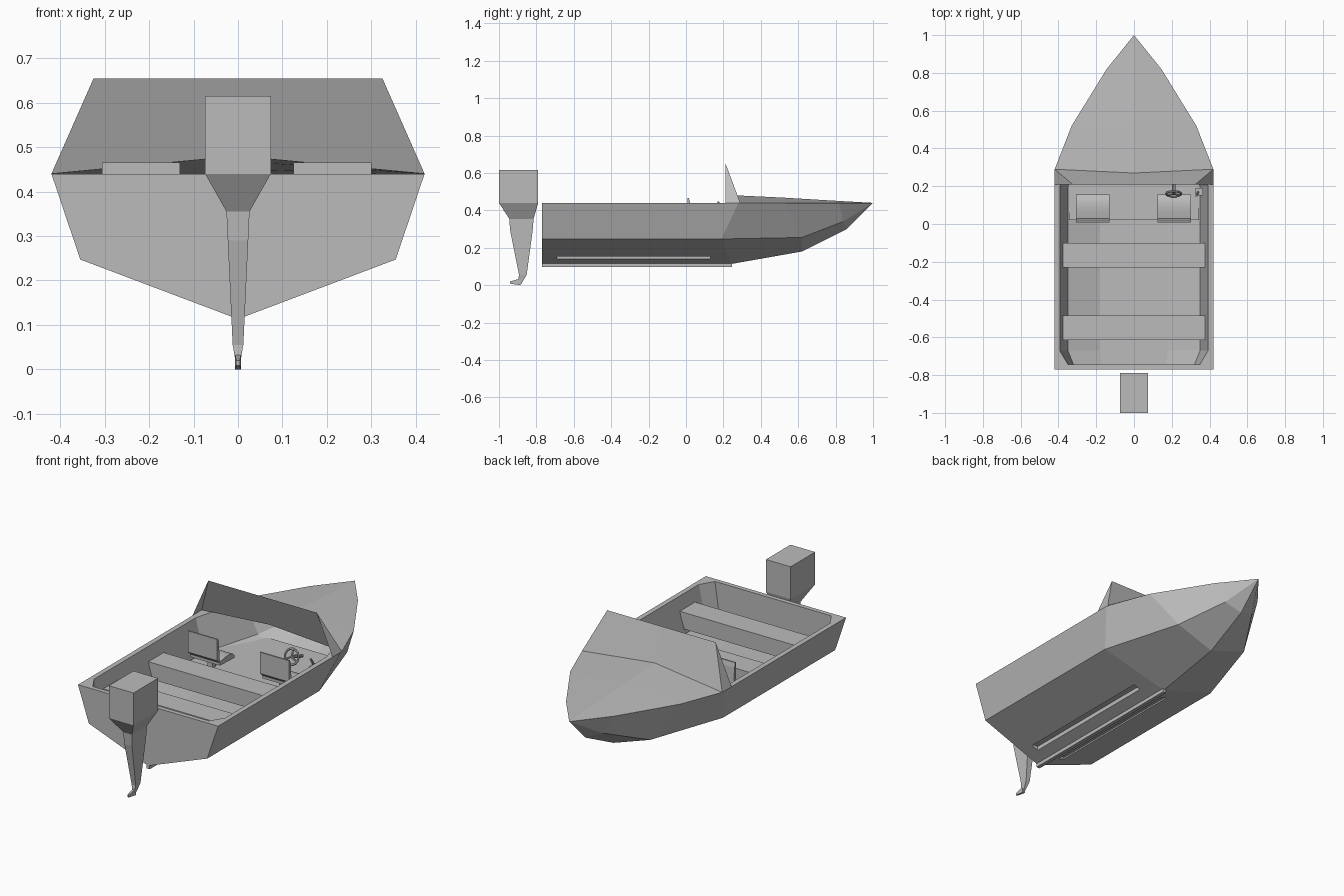
import bpy, bmesh, math
from mathutils import Vector

cube = bpy.data.objects.get("Cube")
if cube:
    bpy.data.objects.remove(cube)

grey = bpy.data.materials.new("plain grey")
grey.use_nodes = True
colour = (0.5, 0.5, 0.5, 1)
grey.diffuse_color = colour
grey.node_tree.nodes["Principled BSDF"].inputs["Base Color"].default_value = colour


def finish(name, bm):
    bmesh.ops.remove_doubles(bm, verts=bm.verts, dist=0.0005)
    bmesh.ops.recalc_face_normals(bm, faces=bm.faces)
    me = bpy.data.meshes.new(name)
    bm.to_mesh(me)
    bm.free()
    me.materials.append(grey)
    ob = bpy.data.objects.new(name, me)
    bpy.context.collection.objects.link(ob)
    return ob


def loft(name, rings, closed=True):
    """Skin a list of equal-length rings; closed lofts get end caps."""
    bm = bmesh.new()
    rows = [[bm.verts.new(p) for p in ring] for ring in rings]
    n = len(rows[0])
    for a, b in zip(rows, rows[1:]):
        for i in range(n if closed else n - 1):
            j = (i + 1) % n
            bm.faces.new((a[i], a[j], b[j], b[i]))
    if closed:
        bm.faces.new(rows[0])
        bm.faces.new(rows[-1])
    return finish(name, bm)


def mirrored(half):
    """Mirror points running from the edge inward, sharing a last point on the centreline."""
    other = half[:-1] if half[-1][0] == 0 else half
    return half + [(-x, y, z) for x, y, z in reversed(other)]


def rect(w, y0, y1, z):
    return [(-w, y0, z), (w, y0, z), (w, y1, z), (-w, y1, z)]


def box(name, x0, x1, y0, y1, z0, z1):
    return loft(name, [[(x0, y0, z), (x1, y0, z), (x1, y1, z), (x0, y1, z)] for z in (z0, z1)])


def cut(target, cutter):
    cutter.hide_render = True
    cutter.hide_viewport = True
    mod = target.modifiers.new("cut", "BOOLEAN")
    mod.operation = "DIFFERENCE"
    mod.solver = "EXACT"
    mod.object = cutter


# Hull: sheer, chine and keel of each station
hull = loft("hull", [mirrored(h) for h in (
    [(.42, -.77, .44), (.355, -.77, .247), (0, -.77, .113)],
    [(.42, .28, .44), (.355, .19, .247), (0, .24, .113)],
    [(.33, .52, .44), (.22, .62, .255), (0, .62, .18)],
    [(.145, .82, .44), (.09, .84, .34), (0, .86, .30)],
    [(0, 1, .44), (0, 1, .44), (0, 1, .44)])])

# Open cockpit, running forward beneath the deck
cockpit = loft("cockpit_cutter", [
    mirrored([(top, y, .45), (side, y, zs), (floor, y, zf)])
    for y, top, side, zs, floor, zf in (
        (-.745, .35, .32, .25, .17, .2), (-.67, .395, .35, .25, .18, .2),
        (.2, .395, .35, .26, .18, .2), (.5, .315, .23, .28, .11, .22),
        (.78, .14, .08, .35, .03, .33))])
cut(hull, cockpit)

# Grooves in the bottom and the keel strip
for side, s in (("left", 1), ("right", -1)):
    a, b = sorted((s * .07, s * .108))
    cut(hull, box(side + "_groove_cutter", a, b, -.69, .13, .05, .162))
box("keel_strip", -.01, .01, -.77, .245, .097, .13)

# Foredeck with a raised centre ridge
loft("foredeck", [mirrored([(w, y, .44), (0, yc, zc)]) for w, y, yc, zc in (
    (.42, .29, .27, .48), (.33, .52, .52, .468), (.145, .82, .82, .45), (0, 1, 1, .44))],
    closed=False)

# Windshield panel folding round to the sides
loft("windshield", [
    mirrored([(.42, .21, .44), (.42, .29, .44), (0, .27, .48)]),
    mirrored([(.325, .21, .655), (.325, .21, .655), (0, .21, .655)])], closed=False)

# Raised forward floor
loft("forward_floor", [[(-w, y, .25), (w, y, .25), (w, y, .265), (-w, y, .265)]
                       for w, y in ((.345, .02), (.345, .2), (.21, .52))])

# Bench seats
for name, y in (("rear_bench", -.55), ("middle_bench", -.165)):
    loft(name, [rect(.35, y - .065, y + .065, .28), rect(.38, y - .065, y + .065, .37)])

# Swivel seats: a curved cushion, an upright back and a post
cushion = [(.155, .325), (.14, .338), (.11, .345), (.07, .343), (.03, .335),
           (.03, .315), (.155, .31)]
for side, x in (("left", .213), ("right", -.218)):
    x0, x1 = x - .088, x + .088
    seat = loft(side + "_seat", [[(px, y, z) for y, z in cushion] for px in (x0, x1)])
    for p in seat.data.polygons:
        p.use_smooth = len(p.vertices) == 4
    seat.data.set_sharp_from_angle(angle=math.radians(35))
    loft(side + "_seat_back", [[(px, .008, .35), (px, .03, .33), (px, .022, .44),
                                (px, .016, .465), (px, .008, .465)] for px in (x0, x1)])
    box(side + "_seat_post", x - .015, x + .015, .07, .1, .26, .32)

# Steering wheel, its spokes and column
hub = Vector((.21, .16, .405))
tilt = math.radians(70)
bpy.ops.mesh.primitive_torus_add(major_radius=.04, minor_radius=.006, major_segments=16,
                                 minor_segments=6, location=hub, rotation=(tilt, 0, 0))
wheel = bpy.context.object
wheel.name = "steering_wheel"
wheel.data.materials.append(grey)


def rod(name, start, end, radius):
    d = Vector(end) - Vector(start)
    bpy.ops.mesh.primitive_cylinder_add(vertices=8, radius=radius, depth=d.length,
                                        location=(Vector(start) + Vector(end)) / 2,
                                        rotation=d.to_track_quat("Z", "Y").to_euler())
    ob = bpy.context.object
    ob.name = name
    ob.data.materials.append(grey)


for i in range(3):
    t = math.radians(90 + 120 * i)
    rim = hub + .04 * Vector((math.cos(t), math.sin(t) * math.cos(tilt),
                              math.sin(t) * math.sin(tilt)))
    rod("wheel_spoke_%d" % (i + 1), hub, rim, .005)
rod("steering_column", hub, hub + Vector((0, .09, -.03)), .009)

# Throttle lever on the left side
box("throttle_base", .325, .365, .15, .19, .36, .39)
rod("throttle_lever", (.34, .17, .385), (.33, .15, .43), .006)

# Outboard motor: cowl, tapering neck and leg
loft("motor_cowl", [rect(.074, -1, -.79, .44), rect(.074, -1, -.79, .615)])
loft("motor_neck", [rect(.026, -.945, -.815, .355), rect(.074, -1, -.79, .44)])
loft("motor_leg", [rect(w, y0, y1, z) for w, y0, y1, z in (
    (.003, -.9, -.883, .003), (.012, -.893, -.852, .055),
    (.023, -.94, -.82, .29), (.026, -.945, -.815, .355))])

# Small fin trailing from the foot of the leg
loft("motor_fin", [[(-w, y, z0), (w, y, z0), (w, y, z1), (-w, y, z1)]
                   for w, y, z0, z1 in ((.004, -.942, .008, .02), (.007, -.885, 0, .035))])
